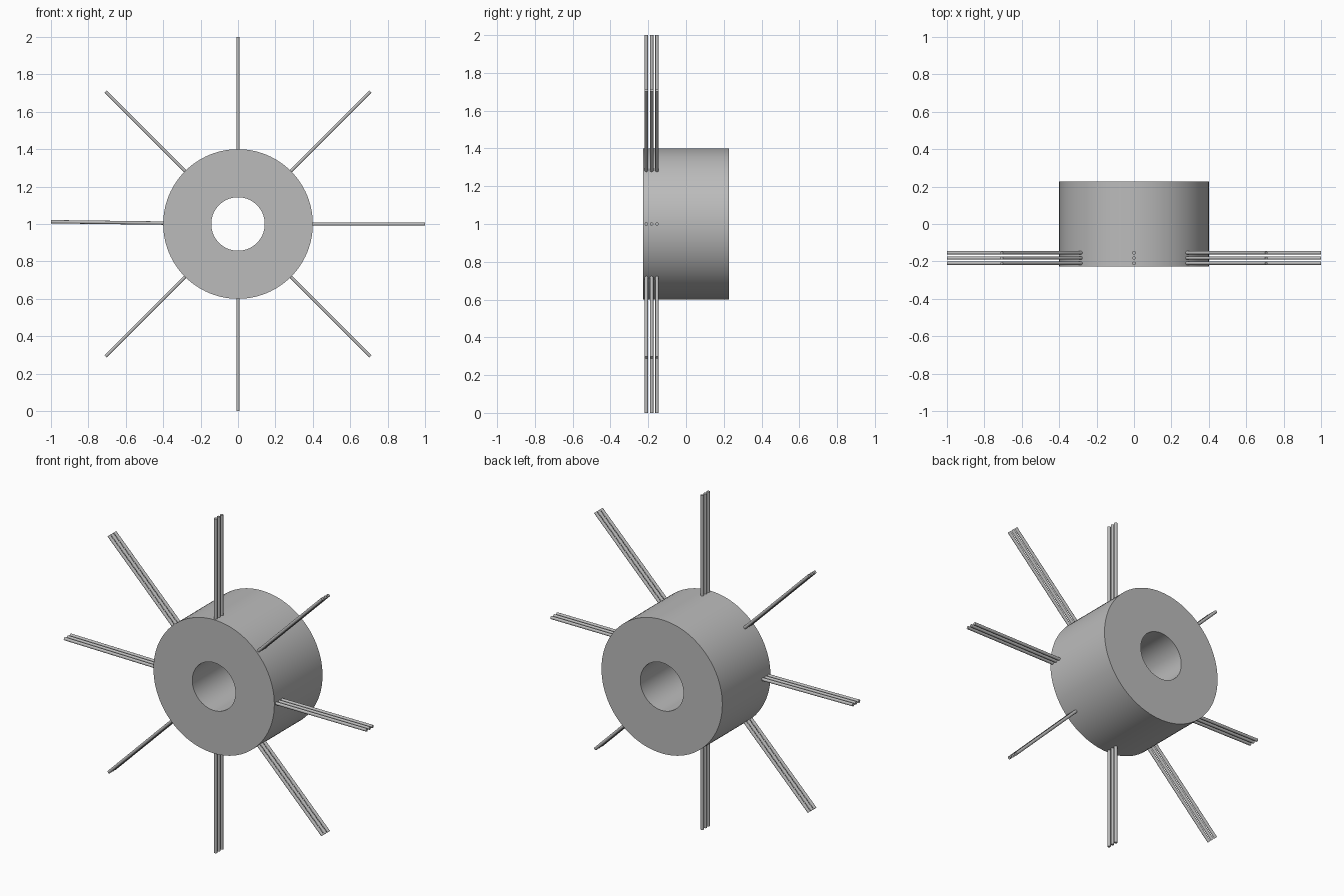
import bpy, bmesh, math
from mathutils import Matrix, Vector

cube = bpy.data.objects.get("Cube")
if cube:
    bpy.data.objects.remove(cube, do_unlink=True)

HUB_R, BORE_R, HALF_DEPTH = 0.4, 0.143, 0.228
ROD_R, TIP = 0.009, 1.0
CENTRE = Vector((0, 0, 1))

grey = bpy.data.materials.new("plain grey")
grey.use_nodes = True
colour = (0.5, 0.5, 0.5, 1)
grey.diffuse_color = colour
grey.node_tree.nodes["Principled BSDF"].inputs["Base Color"].default_value = colour


def finish(name, bm):
    bmesh.ops.recalc_face_normals(bm, faces=bm.faces)
    mesh = bpy.data.meshes.new(name)
    bm.to_mesh(mesh)
    bm.free()
    mesh.materials.append(grey)
    obj = bpy.data.objects.new(name, mesh)
    bpy.context.collection.objects.link(obj)
    bpy.ops.object.select_all(action='DESELECT')
    obj.select_set(True)
    bpy.context.view_layer.objects.active = obj
    bpy.ops.object.shade_smooth_by_angle(angle=math.radians(35))
    return obj


# Hub: a rectangular section spun around the y axis
bm = bmesh.new()
section = [bm.verts.new((r, y, 1)) for r, y in (
    (BORE_R, -HALF_DEPTH), (HUB_R, -HALF_DEPTH),
    (HUB_R, HALF_DEPTH), (BORE_R, HALF_DEPTH))]
edges = [bm.edges.new((section[i], section[(i + 1) % 4])) for i in range(4)]
bmesh.ops.spin(bm, geom=section + edges, cent=CENTRE, axis=(0, 1, 0),
               angle=math.tau, steps=96, use_merge=True)
bmesh.ops.remove_doubles(bm, verts=bm.verts, dist=1e-5)
finish("hub", bm)

# Spokes: eight groups of three thin rods near the front rim
root = HUB_R - 0.01
for i in range(8):
    angle = math.tau * i / 8
    if i == 4:
        angle -= math.radians(0.7)  # this group sits slightly high
    direction = Vector((math.cos(angle), 0, math.sin(angle)))
    turn = direction.to_track_quat('Z', 'Y').to_matrix().to_4x4()
    bm = bmesh.new()
    for y in (-0.21, -0.182, -0.154):
        middle = CENTRE + direction * (root + TIP) / 2 + Vector((0, y, 0))
        bmesh.ops.create_cone(bm, cap_ends=True, segments=20,
                              radius1=ROD_R, radius2=ROD_R, depth=TIP - root,
                              matrix=Matrix.Translation(middle) @ turn)
    finish(f"spoke_group_{i + 1}", bm)
